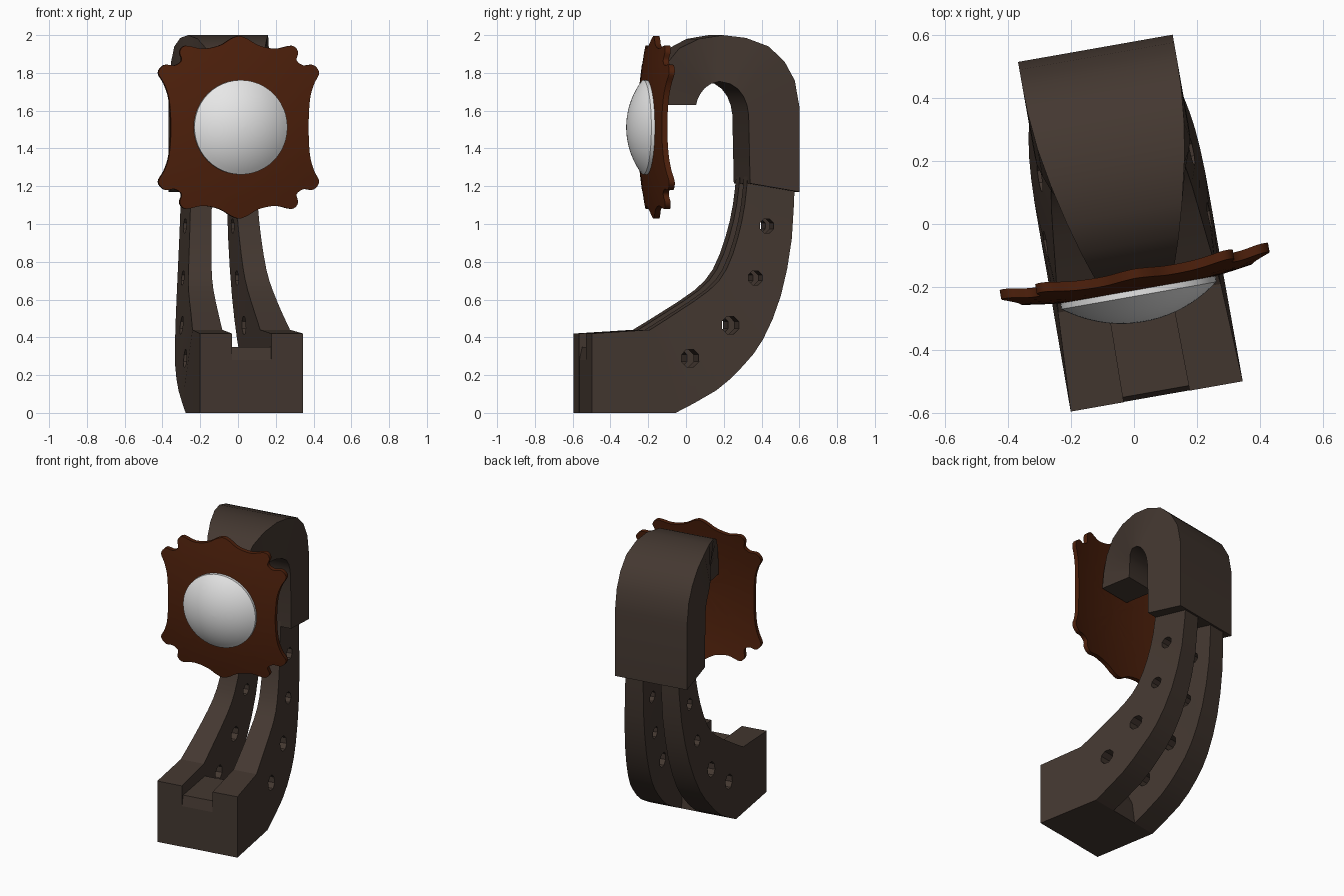
import bpy, bmesh, math
from mathutils import Matrix, Vector

if "Cube" in bpy.data.objects:
    bpy.data.objects.remove(bpy.data.objects["Cube"])

ROT = Matrix.Rotation(math.radians(10), 4, 'Z')
U0 = -0.024        # centre line in the turned frame
ZC = 1.512         # height of plate and dome centre


def material(name, col):
    m = bpy.data.materials.new(name)
    m.diffuse_color = (*col, 1)
    m.use_nodes = True
    m.node_tree.nodes["Principled BSDF"].inputs["Base Color"].default_value = m.diffuse_color
    return m


DARK = material("dark bronze", (0.057, 0.039, 0.030))
RUST = material("rust brown", (0.076, 0.0145, 0.0035))
WHITE = material("pale white", (0.8, 0.8, 0.8))


def smooth(ob, angle=35):
    bpy.ops.object.select_all(action='DESELECT')
    bpy.context.view_layer.objects.active = ob
    ob.select_set(True)
    bpy.ops.object.shade_smooth_by_angle(angle=math.radians(angle))


def make(name, verts, faces, mat):
    """Mesh from turned-frame coordinates (u across, v back, z up)."""
    bm = bmesh.new()
    vs = [bm.verts.new(ROT @ Vector((u + U0, v, z))) for u, v, z in verts]
    for f in faces:
        bm.faces.new([vs[i] for i in f])
    bmesh.ops.recalc_face_normals(bm, faces=bm.faces)
    me = bpy.data.meshes.new(name)
    bm.to_mesh(me)
    bm.free()
    me.materials.append(mat)
    ob = bpy.data.objects.new(name, me)
    bpy.context.collection.objects.link(ob)
    return ob


def spline(p, t):
    """Catmull-Rom point between p[1] and p[2]."""
    return [.5 * (2 * b + (c - a) * t + (2 * a - 5 * b + 4 * c - d) * t * t
                  + (3 * b - a - 3 * c + d) * t ** 3) for a, b, c, d in zip(*p)]


def sweep(name, stations, mat):
    """Box section swept through rows: inner v,z, outer v,z, inner u0,u1, outer u0,u1."""
    verts, faces = [], []
    for iv, iz, ov, oz, a, b, c, d in stations:
        verts += [(a, iv, iz), (b, iv, iz), (d, ov, oz), (c, ov, oz)]
    n = len(stations)
    for k in range(n - 1):
        for j in range(4):
            i, q = 4 * k + j, 4 * k + (j + 1) % 4
            faces.append((i, q, q + 4, i + 4))
    faces += [(3, 2, 1, 0), tuple(4 * (n - 1) + j for j in range(4))]
    return make(name, verts, faces, mat)


# Curved lower rails: inner v,z, outer v,z, inner half width, outer half width, gap half width
RAIL = [(-.551, .42, -.551, 0, .277, .277, .106), (-.235, .44, -.10, 0, .262, .275, .102),
        (-.09, .53, .12, .12, .245, .275, .098), (.09, .65, .265, .25, .226, .267, .092),
        (.185, .76, .375, .39, .209, .248, .085), (.25, .93, .475, .62, .192, .222, .075),
        (.288, 1.1, .538, .92, .181, .197, .066), (.305, 1.26, .558, 1.26, .175, .18, .06)]
fine = [RAIL[0]]
for k in range(1, 7):
    for t in (0, .5):
        fine.append(spline([RAIL[max(k - 1, 1)], RAIL[k], RAIL[k + 1], RAIL[min(k + 2, 7)]], t))
fine.append(RAIL[7])
HOLES = [(.405, .99, .04), (.34, .715, .04), (.20, .465, .05), (-.02, .29, .05)]
for side, s in (("left", -1), ("right", 1)):
    rail = sweep(side + "_rail", [(*r[:4], s * r[6], s * r[4], s * r[6], s * r[5]) for r in fine], DARK)
    # side holes
    for v, z, r in HOLES:
        ring = [(v + r * math.cos(k * math.pi / 4 + .39), z + r * math.sin(k * math.pi / 4 + .39))
                for k in range(8)]
        cv = [(u, a, b) for u in (-.4, .4) for a, b in ring]
        cf = [(k, (k + 1) % 8, (k + 1) % 8 + 8, k + 8) for k in range(8)]
        cf += [tuple(range(7, -1, -1)), tuple(range(8, 16))]
        cutter = make("hole_cutter", cv, cf, DARK)
        cutter.hide_render = True
        mod = rail.modifiers.new("hole", 'BOOLEAN')
        mod.operation, mod.object, mod.solver = 'DIFFERENCE', cutter, 'EXACT'
        bpy.context.view_layer.objects.active = rail
        bpy.ops.object.modifier_apply(modifier=mod.name)
        bpy.data.objects.remove(cutter)
    smooth(rail, 25)

# Block joining the rails at the foot
BLOCK = [(-.55, 0), (-.55, .28), (-.535, .35), (-.22, .35), (-.12, .15), (-.10, 0)]
n = len(BLOCK)
make("foot_block", [(u, v, z) for u in (-.106, .106) for v, z in BLOCK],
     [(k, (k + 1) % n, (k + 1) % n + n, k + n) for k in range(n)]
     + [tuple(range(n - 1, -1, -1)), tuple(range(n, 2 * n))], DARK)

# Upper hook, narrowing towards the plate: inner v,z, outer v,z, half width
HOOK = [(.305, 1.215, .57, 1.17, .249), (.297, 1.58, .57, 1.62, .249),
        (.288, 1.63, .545, 1.76, .249), (.270, 1.675, .49, 1.86, .249),
        (.240, 1.715, .405, 1.94, .247), (.20, 1.742, .285, 1.985, .236),
        (.145, 1.755, .165, 2.0, .215), (.105, 1.742, .04, 1.98, .186),
        (.078, 1.72, -.06, 1.93, .158), (.058, 1.69, -.13, 1.84, .135),
        (.045, 1.66, -.165, 1.74, .122), (.038, 1.63, -.18, 1.63, .118)]
smooth(sweep("upper_hook", [(*r[:4], -r[4], r[4], -r[4], r[4]) for r in HOOK], DARK))

# Bowed plate with a wavy rim: a quarter outline mirrored, then smoothed
Q = [(0, .483), (.045, .468), (.106, .433), (.196, .416), (.285, .432), (.318, .40), (.309, .355),
     (.345, .328), (.40, .33), (.432, .288), (.402, .228), (.378, .145), (.370, 0)]
right = Q + [(x, -z) for x, z in Q[-2::-1]]
outline = right + [(-x, z) for x, z in right[-2:0:-1]]
rim, m = [], len(outline)
for k in range(m):
    p = [outline[(k + d) % m] for d in (-1, 0, 1, 2)]
    rim += [Vector(spline(p, t)) for t in (0, .25, .5, .75)]
m = len(rim)
verts, faces = [], []
layers = [(f, 0) for f in (.02, .3, .5, .7, .85, 1)] + [(f, 1) for f in (1, .85, .7, .5, .3, .02)]
for f, front in layers:
    for p in rim:
        x, z = p * f
        verts.append((x, -.191 + .217 * (x * x + z * z) - .03 * front, ZC + z))
for k in range(len(layers) - 1):
    for j in range(m):
        q = (j + 1) % m
        faces.append((k * m + j, k * m + q, (k + 1) * m + q, (k + 1) * m + j))
last = (len(layers) - 1) * m
faces += [tuple(range(m - 1, -1, -1)), tuple(range(last, last + m))]
smooth(make("wavy_plate", verts, faces, RUST))

# Shallow dome with a short straight rim
N, R, H = 48, .25, .085
SR = (R * R + H * H) / (2 * H)
prof = [(R, -.200), (R, -.226)]
for k in range(1, 11):
    a = math.asin(R / SR) * (1 - k / 10.05)
    prof.append((SR * math.sin(a), -.226 - (SR * math.cos(a) - SR + H)))
verts = [(r * math.cos(2 * math.pi * j / N), v, ZC + r * math.sin(2 * math.pi * j / N))
         for r, v in prof for j in range(N)]
faces = [(k * N + j, k * N + (j + 1) % N, (k + 1) * N + (j + 1) % N, (k + 1) * N + j)
         for k in range(len(prof) - 1) for j in range(N)]
last = (len(prof) - 1) * N
faces += [tuple(range(N - 1, -1, -1)), tuple(range(last, last + N))]
smooth(make("dome", verts, faces, WHITE))
